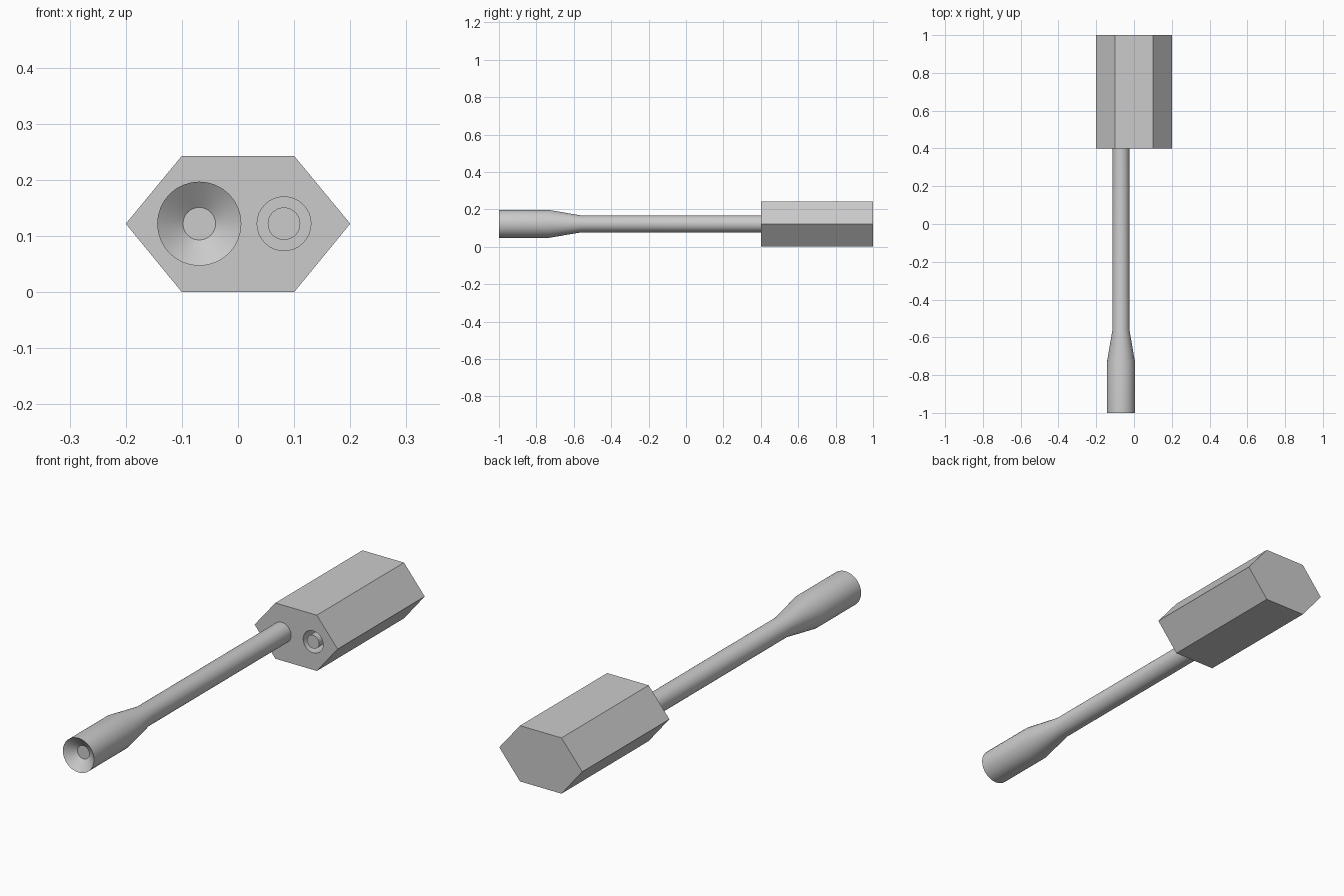
import bpy, bmesh, math
from mathutils import Matrix

if "Cube" in bpy.data.objects:
    bpy.data.objects.remove(bpy.data.objects["Cube"])

MID_Z = 0.122
TUBE_X, SOCKET_X = -0.069, 0.082


def make_object(name, bm):
    bmesh.ops.recalc_face_normals(bm, faces=bm.faces[:])
    mesh = bpy.data.meshes.new(name)
    bm.to_mesh(mesh)
    bm.free()
    obj = bpy.data.objects.new(name, mesh)
    bpy.context.collection.objects.link(obj)
    return obj


def lathe(name, profile, x, steps=32):
    """Turn a (radius, y) profile about a y-parallel axis and cap both ends."""
    bm = bmesh.new()
    rings = []
    for r, y in profile:
        ring = []
        for i in range(steps):
            a = 2 * math.pi * i / steps
            ring.append(bm.verts.new((x + r * math.cos(a), y, MID_Z + r * math.sin(a))))
        rings.append(ring)
    for a, b in zip(rings, rings[1:]):
        for i in range(steps):
            j = (i + 1) % steps
            bm.faces.new((a[i], a[j], b[j], b[i]))
    bm.faces.new(rings[0])
    bm.faces.new(rings[-1])
    return make_object(name, bm)


def smooth(obj):
    bpy.ops.object.select_all(action='DESELECT')
    obj.select_set(True)
    bpy.context.view_layer.objects.active = obj
    bpy.ops.object.shade_smooth_by_angle(angle=math.radians(30))


# Flattened hexagonal housing
bm = bmesh.new()
hexagon = [(-0.2, 0.122), (-0.1, 0.0), (0.1, 0.0),
           (0.2, 0.122), (0.1, 0.243), (-0.1, 0.243)]
face = bm.faces.new([bm.verts.new((x, 0.4, z)) for x, z in hexagon])
back = bmesh.ops.extrude_face_region(bm, geom=[face], use_keep_orig=True)
bmesh.ops.translate(bm, vec=(0, 0.6, 0),
                    verts=[v for v in back['geom'] if isinstance(v, bmesh.types.BMVert)])
housing = make_object("hex_housing", bm)

# Round recess in the housing front, with a pin inside it
cutter = lathe("socket_cutter", [(0.048, 0.35), (0.048, 0.5)], SOCKET_X)
cutter.hide_render = True
cutter.display_type = 'WIRE'
cut = housing.modifiers.new("socket_recess", 'BOOLEAN')
cut.operation = 'DIFFERENCE'
cut.solver = 'EXACT'
cut.object = cutter
pin = lathe("socket_pin", [(0.029, 0.4), (0.029, 0.51)], SOCKET_X)
smooth(pin)

# Long tube: conical mouth, thick end, taper, thin shaft
tube = lathe("flared_tube", [(0.029, -0.965), (0.075, -1.0), (0.075, -0.735),
                             (0.045, -0.56), (0.045, 0.41)], TUBE_X)
smooth(tube)
